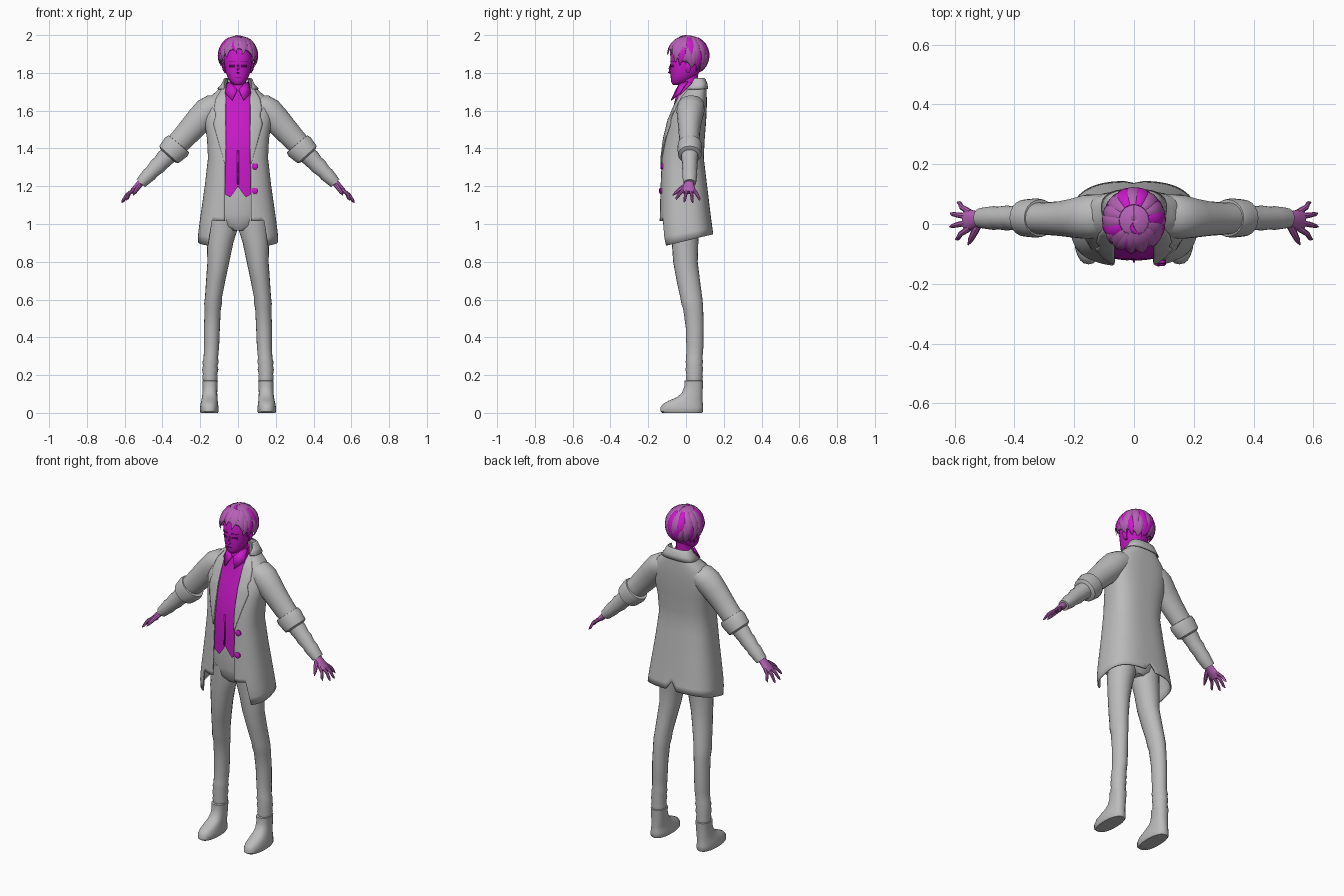
import bpy, math, random
from mathutils import Vector
random.seed(4)
pi, sin, cos = math.pi, math.sin, math.cos

def mat(name, c):
    m = bpy.data.materials.new(name)
    m.diffuse_color = (*c, 1)
    return m
GREY = mat("cloth_grey", (0.50, 0.50, 0.50))
BRIGHT = mat("bright_magenta", (0.60, 0.01, 0.60))
SOFT = mat("soft_magenta", (0.46, 0.12, 0.46))
DARK = mat("deep_magenta", (0.16, 0.005, 0.16))

def make(name, verts, faces, m, mirror=False, thick=0):
    me = bpy.data.meshes.new(name)
    me.from_pydata([tuple(v) for v in verts], [], faces)
    me.materials.append(m)
    ob = bpy.data.objects.new(name, me)
    bpy.context.collection.objects.link(ob)
    if thick:
        s = ob.modifiers.new("thickness", 'SOLIDIFY'); s.thickness = thick; s.offset = 0
    if mirror:
        ob.modifiers.new("mirror", 'MIRROR').use_mirror_merge = False
    return ob

def skin(name, rows, m, closed=False, **kw):
    """Surface through rows of points; closed rows get end caps."""
    n = len(rows[0])
    f = [(i*n+j, i*n+(j+1) % n, (i+1)*n+(j+1) % n, (i+1)*n+j)
         for i in range(len(rows)-1) for j in range(n if closed else n-1)]
    if closed:
        f += [tuple(range(n))[::-1], tuple(range((len(rows)-1)*n, len(rows)*n))]
    return make(name, [p for r in rows for p in r], f, m, **kw)

def spow(v, p):
    return math.copysign(abs(v)**p, v)

def loft(name, rings, m, n=20, p=1, **kw):
    """Rings: x, y, z, half width, half depth, tilt about y in degrees."""
    rows = []
    for x, y, z, ru, rv, tilt in rings:
        t = math.radians(tilt)
        rows.append([(x+ru*spow(cos(a), p)*cos(t), y+rv*spow(sin(a), p), z+ru*spow(cos(a), p)*sin(t))
                     for a in [2*pi*j/n for j in range(n)]])
    return skin(name, rows, m, True, **kw)

def tube(name, pts, radii, m, n=8, **kw):
    pts = [Vector(p) for p in pts]
    rows = []
    for i, c in enumerate(pts):
        q = (pts[min(i+1, len(pts)-1)]-pts[max(i-1, 0)]).to_track_quat('Z', 'Y')
        rows.append([c+q @ Vector((radii[i]*cos(2*pi*j/n), radii[i]*sin(2*pi*j/n), 0)) for j in range(n)])
    return skin(name, rows, m, True, **kw)

def interp(table, z):
    for a, b in zip(table, table[1:]):
        if z <= b[0]:
            t = max(0, (z-a[0])/(b[0]-a[0]))
            return [u+(v-u)*t for u, v in zip(a[1:], b[1:])]
    return table[-1][1:]

# Coat cross-sections: z, half width, front y, back y, half opening
COAT = [(.86, .212, -.125, .15, .08), (.95, .207, -.14, .14, .072), (1.02, .198, -.138, .13, .07),
        (1.2, .172, -.134, .108, .068), (1.35, .155, -.128, .09, .067), (1.45, .16, -.115, .095, .066),
        (1.55, .175, -.09, .103, .067), (1.62, .172, -.06, .106, .067), (1.67, .145, -.035, .106, .066),
        (1.71, .1, .0, .104, .066), (1.74, .074, .025, .1, .064), (1.765, .062, .035, .09, .058)]
P = .72

def coat_pt(z, a, off=0):
    w, f, b, o = interp(COAT, z)
    return ((w+off)*spow(sin(a), P), (f+b)/2-((b-f)/2+off)*spow(cos(a), P), z)

def start(z):
    w, f, b, o = interp(COAT, z)
    return math.asin(min(1, o/w)**(1/P))

def front_y(x, z, off=0):
    w, f, b, o = interp(COAT, z)
    s = min(.98, x/w)**(1/P)
    return (f+b)/2-((b-f)/2+off)*math.sqrt(1-s*s)**P

def hem(a):
    x, y, _ = coat_pt(.95, a)
    if abs(x) < .145 and y < 0:
        return 1.015+.1*max(0, abs(x)-.1)
    return .885+.06*(y+.12)/.26+(.05 if abs(x) < .012 else 0)

# Long open coat
levels = [1.765, 1.75, 1.74, 1.725, 1.71, 1.69, 1.67, 1.645, 1.62, 1.585, 1.55, 1.5, 1.45, 1.4, 1.35, 1.28, 1.2, 1.12]
rows = []
for k in range(len(levels)+5):
    row = []
    for j in range(73):
        def angle(z):
            a0 = start(z)
            return a0+(2*pi-2*a0)*j/72
        if k < len(levels):
            z = levels[k]
        else:
            z = 1.12+(hem(angle(1.0))-1.12)*(k-len(levels)+1)/5
        row.append(coat_pt(z, angle(z)))
    rows.append(row)
skin("coat", rows, GREY, thick=.008)

# Folded collar around the neck
rows = []
for z in (1.772, 1.765, 1.74, 1.715):
    a0 = start(min(z, 1.765))
    rows.append([(*coat_pt(min(z, 1.765), a0+(2*pi-2*a0)*j/32, .004 if z > 1.77 else .011)[:2], z) for j in range(33)])
skin("coat_collar", rows, GREY, thick=.006)

# Notched lapels
EDGE = [(1.32, .07), (1.53, .13), (1.585, .112), (1.59, .128), (1.66, .118), (1.72, .08)]
rows = []
for z in [1.32+.4*i/24 for i in range(25)]:
    o, e = interp(COAT, z)[3]-.002, interp(EDGE, z)[0]
    rows.append([(o+(e-o)*j/6, front_y(o+(e-o)*j/6, z, .008), z) for j in range(7)])
skin("lapel", rows, GREY, mirror=True, thick=.006)

# Sleeves and turned-back cuffs
loft("sleeve", [(.09, .03, 1.635, .05, .065, 65), (.125, .027, 1.625, .066, .072, 58), (.16, .024, 1.598, .075, .074, 46),
     (.2, .02, 1.555, .073, .066, 41), (.25, .018, 1.5, .067, .058, 40), (.3, .018, 1.445, .062, .054, 40),
     (.345, .02, 1.4, .058, .052, 40)], GREY, mirror=True)
loft("sleeve_cuff", [(.312, .02, 1.425, .05, .05, 40), (.313, .02, 1.424, .071, .062, 40), (.327, .02, 1.408, .077, .066, 40),
     (.366, .02, 1.367, .068, .062, 42), (.372, .02, 1.361, .05, .05, 42)], GREY, mirror=True)
loft("forearm", [(.34, .02, 1.39, .046, .044, 42), (.385, .02, 1.35, .048, .045, 42), (.41, .02, 1.322, .043, .04, 42),
     (.425, .02, 1.308, .045, .042, 42), (.455, .02, 1.277, .037, .038, 42), (.47, .02, 1.262, .039, .04, 42),
     (.505, .02, 1.226, .032, .035, 42), (.515, .02, 1.216, .03, .033, 42)], GREY, mirror=True)

# Hands
loft("palm", [(.495, .018, 1.235, .02, .022, 45), (.52, .016, 1.213, .018, .025, 45), (.545, .014, 1.187, .016, .034, 45),
     (.568, .014, 1.166, .011, .034, 45)], SOFT, n=14, mirror=True)
for i, (y0, x, y, z) in enumerate([(-.014, .598, -.052, 1.128), (.006, .617, -.01, 1.115), (.024, .615, .036, 1.112), (.04, .592, .073, 1.125)]):
    tube(f"finger_{i+1}", [(.55, y0, 1.182), ((.55+x)/2+.006, (y0+y)/2, (1.182+z)/2+.006), (x-.008, y-.003*(1 if y > 0 else -1), z+.01), (x, y, z)],
         [.0105, .009, .007, .002], SOFT, mirror=True)
tube("thumb", [(.52, 0, 1.205), (.535, -.03, 1.185), (.548, -.055, 1.165), (.555, -.07, 1.152)], [.013, .012, .009, .002], SOFT, mirror=True)

# Trousers: hips and legs
loft("trouser_hips", [(0, -.005, .965, .05, .06, 0), (0, -.005, .99, .12, .078, 0), (0, -.005, 1.05, .15, .09, 0), (0, -.005, 1.16, .14, .085, 0),
     (0, -.01, 1.25, .12, .08, 0)], GREY, n=28)
loft("trouser_leg", [(.082, -.005, 1.05, .075, .08, 0), (.083, -.005, .97, .08, .075, 0), (.095, -.005, .9, .07, .07, 0), (.104, -.003, .8, .058, .065, 0),
     (.118, .012, .7, .051, .062, 0), (.13, .028, .61, .045, .058, 0), (.132, .032, .58, .047, .057, 0), (.134, .038, .55, .043, .053, 0),
     (.138, .046, .45, .042, .047, 0), (.14, .047, .35, .04, .045, 0), (.144, .044, .29, .038, .043, 0), (.145, .044, .27, .043, .046, 0),
     (.147, .044, .25, .039, .043, 0), (.147, .044, .23, .043, .047, 0), (.148, .044, .205, .038, .042, 0),
     (.148, .044, .19, .041, .045, 0), (.148, .044, .165, .037, .041, 0)], GREY, mirror=True)

# Boots
loft("boot", [(.152, -.02, 0, .045, .105, 0), (.152, -.022, .008, .05, .113, 0), (.152, -.022, .03, .049, .113, 0),
     (.152, -.015, .05, .046, .104, 0), (.151, 0, .066, .043, .088, 0), (.15, .019, .082, .041, .069, 0),
     (.149, .033, .105, .039, .055, 0), (.148, .04, .14, .039, .049, 0), (.148, .041, .17, .041, .05, 0),
     (.148, .041, .172, .036, .044, 0)], GREY, n=24, p=.85, mirror=True)

# Vest with a pointed hem, closed around the torso
VEST = [(1.1, .125, -.118), (1.3, .125, -.122), (1.4, .125, -.117), (1.5, .12, -.1), (1.6, .11, -.073), (1.66, .088, -.057), (1.71, .055, -.048)]
rows = []
for k in range(13):
    row = []
    for j in range(48):
        a = 2*pi*j/48
        x0 = .125*spow(sin(a), .8)
        low = 1.14+max(0, .06-abs(abs(x0)-.0)*1.5) if abs(x0) < .04 else 1.14+(abs(x0)-.04)*.6
        z = low+(1.71-low)*k/12
        w, f = interp(VEST, z)
        row.append((w*spow(sin(a), .8), (f+.06)/2-(.06-f)/2*spow(cos(a), .6), z))
    rows.append(row)
skin("vest", rows, BRIGHT, True)
make("vest_placket", [(-.004, -.1275, 1.21), (.004, -.1275, 1.21), (.004, -.124, 1.39), (-.004, -.124, 1.39)], [(0, 1, 2, 3)], BRIGHT, thick=.004)

# Shirt collar wings and band
loft("shirt_band", [(0, .01, 1.68, .058, .062, 0), (0, .012, 1.72, .054, .058, 0), (0, .02, 1.75, .05, .052, 0)], BRIGHT)
make("shirt_collar_wing", [(.004, -.052, 1.71), (.03, -.078, 1.655), (.068, -.035, 1.69), (.056, .01, 1.755), (.03, -.035, 1.74)],
     [(0, 1, 2, 4), (4, 2, 3)], BRIGHT, mirror=True, thick=.006)

# Neck, face, nose, ears
loft("neck", [(0, .012, 1.68, .046, .048, 0), (0, .015, 1.74, .042, .044, 0), (0, .02, 1.82, .045, .048, 0)], BRIGHT)
loft("face", [(0, -.05, 1.735, .014, .016, 0), (0, -.042, 1.742, .028, .032, 0), (0, -.03, 1.757, .043, .05, 0), (0, -.015, 1.78, .057, .066, 0),
     (0, -.002, 1.81, .067, .08, 0), (0, .003, 1.85, .073, .086, 0), (0, .005, 1.89, .075, .088, 0), (0, .005, 1.94, .06, .07, 0)], BRIGHT, n=28, p=.92)
tube("nose", [(0, -.08, 1.845), (0, -.086, 1.82), (0, -.088, 1.805), (0, -.076, 1.795)], [.004, .007, .009, .003], BRIGHT)
loft("ear", [(.066, .012, 1.80, .006, .008, 0), (.074, .012, 1.82, .009, .016, 0), (.076, .014, 1.845, .009, .018, 0), (.07, .014, 1.86, .005, .01, 0)], BRIGHT, n=10, mirror=True)

# Eyes, brows and mouth as thin plates on the face
def plate(name, x0, x1, z0, z1, y0, y1, mirror=True):
    make(name, [(x0, y0, z0), (x1, y1, z0), (x1, y1, z1), (x0, y0, z1)], [(0, 1, 2, 3)], DARK, mirror=mirror, thick=.004)
plate("eye", .016, .046, 1.832, 1.841, -.082, -.066)
plate("brow", .013, .05, 1.859, 1.864, -.083, -.066)
plate("mouth", -.015, .015, 1.776, 1.779, -.081, -.081, False)

# Hair: cap over the skull, then tapered locks
HC, HR = Vector((0, .013, 1.895)), (.099, .104, .1)
def hair_pt(az, phi, s=1):
    return HC+Vector((HR[0]*sin(phi)*sin(az), -HR[1]*sin(phi)*cos(az), HR[2]*cos(phi)))*s
def reach(az):
    return math.radians(interp([(0, 70), (.6, 78), (1.1, 108), (1.7, 115), (2.3, 130), (3.2, 134)], abs(az))[0])
rows = [[hair_pt(-pi+2*pi*j/48, max(.01, reach(-pi+2*pi*j/48)*i/12)) for j in range(49)] for i in range(13)]
skin("hair_cap", rows, SOFT, thick=.006)

def lock(name, az, p0, p1, wide, lift, bend, m):
    rows = []
    for i in range(8):
        t = i/7
        phi, w = p0+(p1-p0)*t, wide*(sin(pi*min(1, .22+.78*t))**.8 if t < 1 else .01)
        ring = []
        for j in range(8):
            c, s = cos(2*pi*j/8), sin(2*pi*j/8)
            ring.append(hair_pt(az+bend*t*t+w*c/max(.45, sin(phi)), phi, 1+lift*t*(1.1-.4*t)+.055*s*(1-.8*t)))
        rows.append(ring)
    skin(name, rows, m, True)
for i in range(22):
    az = -pi+2*pi*(i+.5)/22
    front = abs(az) < .9
    m = BRIGHT if (i % 3 == 0 and not front) else SOFT
    lock(f"lower_lock_{i+1}", az, reach(az)-.85, reach(az)+random.uniform(.1, .28), .17, .12, random.uniform(-.25, .25), m)
for i in range(16):
    az = -pi+2*pi*(i+.2)/16
    lock(f"upper_lock_{i+1}", az, .5, reach(az)-random.uniform(.1, .35), .2, .08, random.uniform(-.25, .25),
         BRIGHT if i in (1, 5, 12, 15) else SOFT)
lock("parting_lock", -.35, .55, 1.5, .12, .12, .3, BRIGHT)
lock("crown_lock", -.35, .08, .5, .14, .08, .8, BRIGHT)

# Buttons on the coat front and cuffs
def button(name, c, r, d, mirror=False):
    d = Vector(d).normalized()
    tube(name, [Vector(c)+d*k for k in (-.004, .004, .008)], [r, r, r*.7], BRIGHT, n=14, mirror=mirror)
for i, z in enumerate((1.305, 1.175)):
    button(f"coat_button_{i+1}", (.09, front_y(.09, z, .006), z), .017, (.1, -1, 0))
button("cuff_button", (.39, .045, 1.42), .012, (.75, .3, .6), True)

# Smooth shading with crisp edges
bpy.ops.object.select_all(action='SELECT')
bpy.context.view_layer.objects.active = bpy.data.objects["coat"]
bpy.ops.object.shade_smooth_by_angle(angle=math.radians(40))
